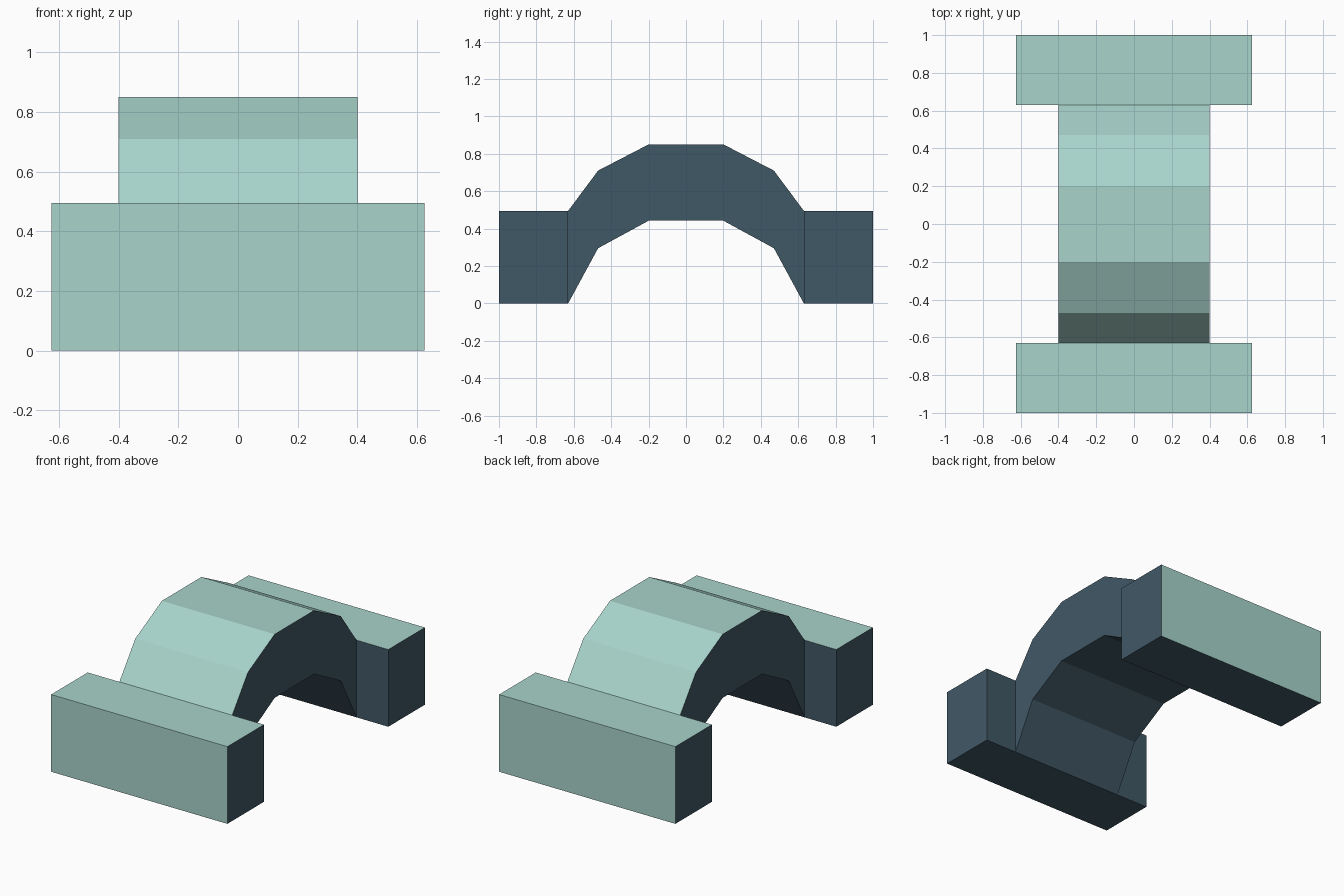
import bpy, bmesh

if "Cube" in bpy.data.objects:
    bpy.data.objects.remove(bpy.data.objects["Cube"])


def make_material(name, rgb):
    m = bpy.data.materials.new(name)
    m.diffuse_color = (*rgb, 1)
    m.use_nodes = True
    m.node_tree.nodes["Principled BSDF"].inputs["Base Color"].default_value = m.diffuse_color
    return m


TEAL = make_material("pale teal", (0.392, 0.658, 0.597))
SLATE = make_material("dark slate blue", (0.051, 0.098, 0.133))


def extrude_profile(name, points, half_width, is_teal, skip_end=None):
    """Sweep a closed (y, z) outline across x; the rule picks teal or slate per face."""
    bm = bmesh.new()
    left = [bm.verts.new((-half_width, y, z)) for y, z in points]
    cap = bm.faces.new(left)
    swept = bmesh.ops.extrude_face_region(bm, geom=[cap], use_keep_orig=True)
    moved = [g for g in swept["geom"] if isinstance(g, bmesh.types.BMVert)]
    bmesh.ops.translate(bm, verts=moved, vec=(2 * half_width, 0, 0))
    bmesh.ops.recalc_face_normals(bm, faces=bm.faces[:])
    for f in bm.faces:
        f.material_index = 0 if is_teal(f) else 1
    # remove faces buried against a neighbouring part
    if skip_end:
        bmesh.ops.delete(bm, geom=[f for f in bm.faces if skip_end(f)], context='FACES')
    mesh = bpy.data.meshes.new(name)
    bm.to_mesh(mesh)
    bm.free()
    mesh.materials.append(TEAL)
    mesh.materials.append(SLATE)
    obj = bpy.data.objects.new(name, mesh)
    bpy.context.collection.objects.link(obj)
    return obj


INNER, FOOT_TOP = 0.63, 0.495

# end blocks: teal on top and on the outward face, slate elsewhere
for name, s in (("front_block", -1), ("back_block", 1)):
    outline = [(s * INNER, 0), (s, 0), (s, FOOT_TOP), (s * INNER, FOOT_TOP)]
    extrude_profile(name, outline, 0.625,
                    lambda f, s=s: f.normal.z > 0.5 or f.normal.y * s > 0.5)

# arch: faceted span with teal upper surface, slate sides and underside
upper = [(-INNER, FOOT_TOP), (-0.47, 0.71), (-0.2, 0.85)]
lower = [(-INNER, 0), (-0.47, 0.295), (-0.2, 0.442)]
upper += [(-y, z) for y, z in reversed(upper)]
lower += [(-y, z) for y, z in reversed(lower)]
extrude_profile("arch", upper + lower[::-1], 0.4,
                lambda f: f.normal.z > 0.2,
                lambda f: abs(f.normal.y) > 0.99)
